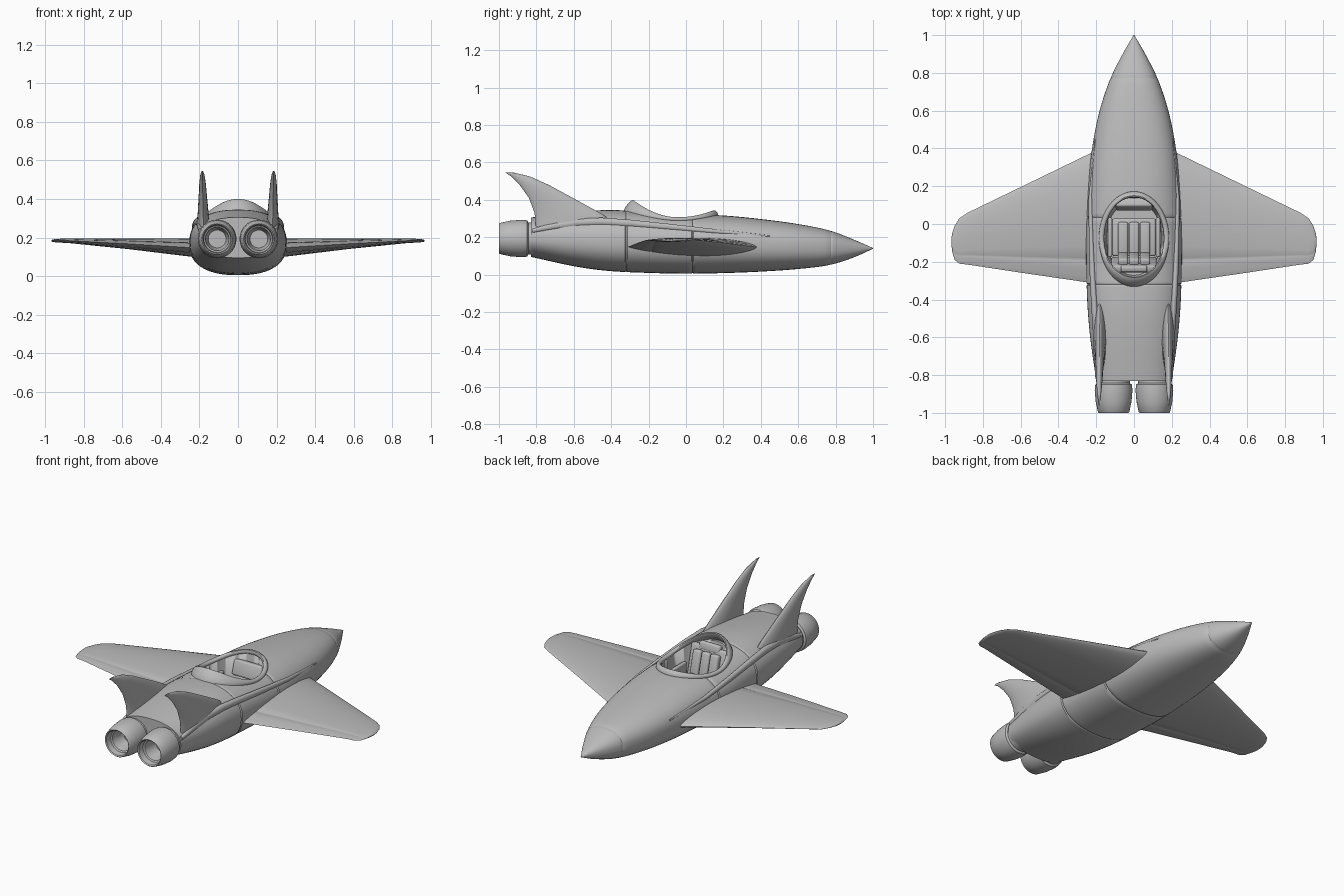
import bpy, bmesh
from math import sin, cos, pi
from mathutils import Vector, Matrix

cube = bpy.data.objects.get("Cube")
if cube:
    bpy.data.objects.remove(cube, do_unlink=True)

grey = bpy.data.materials.new("hull grey")
grey.use_nodes = True
grey.diffuse_color = (0.5, 0.5, 0.5, 1)
grey.node_tree.nodes["Principled BSDF"].inputs["Base Color"].default_value = (0.5, 0.5, 0.5, 1)


def finish(name, bm, angle=35):
    bmesh.ops.recalc_face_normals(bm, faces=bm.faces)
    mesh = bpy.data.meshes.new(name)
    bm.to_mesh(mesh)
    bm.free()
    mesh.materials.append(grey)
    obj = bpy.data.objects.new(name, mesh)
    bpy.context.collection.objects.link(obj)
    bpy.ops.object.select_all(action="DESELECT")
    obj.select_set(True)
    bpy.context.view_layer.objects.active = obj
    bpy.ops.object.shade_smooth_by_angle(angle=angle * pi / 180)
    return obj


def loft(name, rings, closed=False, angle=35):
    """Skin a row of equal-sized rings, capped unless closed on itself."""
    bm = bmesh.new()
    rows = [[bm.verts.new(p) for p in ring] for ring in rings]
    n = len(rows[0])
    pairs = list(zip(rows, rows[1:])) + ([(rows[-1], rows[0])] if closed else [])
    for a, b in pairs:
        for i in range(n):
            j = (i + 1) % n
            bm.faces.new((a[i], a[j], b[j], b[i]))
    if not closed:
        bm.faces.new(rows[0])
        bm.faces.new(rows[-1])
    return finish(name, bm, angle)


def soft_box(name, loc, size, tilt=0, bevel=0.012):
    bm = bmesh.new()
    mat = Matrix.Translation(loc) @ Matrix.Rotation(tilt, 4, "X") @ Matrix.Diagonal((*size, 1))
    bmesh.ops.create_cube(bm, size=1, matrix=mat)
    bmesh.ops.bevel(bm, geom=bm.edges[:], offset=bevel, segments=3, profile=0.5, affect="EDGES")
    return finish(name, bm)


# Fuselage stations: y, half width, belly z, deck z
STATIONS = [(-0.83, 0.2, 0.095, 0.305), (-0.6, 0.232, 0.045, 0.333), (-0.42, 0.247, 0.02, 0.345),
            (-0.2, 0.253, 0.009, 0.336), (0, 0.253, 0.005, 0.323), (0.2, 0.243, 0.008, 0.316),
            (0.4, 0.222, 0.016, 0.297), (0.6, 0.182, 0.03, 0.27), (0.77, 0.125, 0.052, 0.235),
            (0.9, 0.06, 0.093, 0.186), (1.0, 0.002, 0.138, 0.142)]


def slope(i):
    a, b = STATIONS[max(i - 1, 0)], STATIONS[min(i + 1, len(STATIONS) - 1)]
    return [(q - p) / (b[0] - a[0]) for p, q in zip(a, b)]


def body(y):
    """Smoothly interpolated half width, belly and deck at y."""
    i = max(k for k in range(len(STATIONS) - 1) if k == 0 or STATIONS[k][0] <= y)
    a, b = STATIONS[i], STATIONS[i + 1]
    h = b[0] - a[0]
    t = (y - a[0]) / h
    m, n = slope(i), slope(i + 1)
    return [(2*t**3 - 3*t*t + 1) * a[k] + (t**3 - 2*t*t + t) * h * m[k]
            + (3*t*t - 2*t**3) * b[k] + (t**3 - t*t) * h * n[k] for k in (1, 2, 3)]


POWER = 2.35


def side_x(y, z):
    w, low, top = body(y)
    return w * max(0, 1 - abs((2*z - low - top) / (top - low)) ** POWER) ** (1 / POWER)


def deck_z(x, y):
    w, low, top = body(y)
    return (low + top) / 2 + (top - low) / 2 * max(0, 1 - abs(x / w) ** POWER) ** (1 / POWER)


def body_ring(y, shrink=1, n=56):
    w, low, top = body(y)
    ring = []
    for i in range(n):
        c, s = cos(2*pi*i/n), sin(2*pi*i/n)
        px = abs(c) ** (2 / POWER) * (1 if c > 0 else -1)
        pz = abs(s) ** (2 / POWER) * (1 if s > 0 else -1)
        ring.append((w * shrink * px, y, (low + top) / 2 + (top - low) / 2 * shrink * pz))
    return ring


# Fuselage with narrow grooves at the panel joints
SEAMS = (-0.32, 0.035, 0.775)
ys = [(-0.83 + 1.83 * i / 70, 1) for i in range(71)]
ys = [p for p in ys if all(abs(p[0] - s) > 0.012 for s in SEAMS)]
for s in SEAMS:
    ys += [(s - 0.006, 1), (s, 0.98), (s + 0.006, 1)]
fuselage = loft("fuselage", [body_ring(y, k) for y, k in sorted(ys)])

# Cockpit opening
CY, RX, RY = -0.075, 0.172, 0.232
oval = lambda z, k: [(RX*k*cos(2*pi*i/48), CY + RY*k*sin(2*pi*i/48), z) for i in range(48)]
cutter = loft("cockpit_cutter", [oval(0.13, 0.85), oval(0.45, 1.03)])
cutter.hide_render = True
cut = fuselage.modifiers.new("cockpit", "BOOLEAN")
cut.operation, cut.object, cut.solver = "DIFFERENCE", cutter, "EXACT"
bpy.context.view_layer.objects.active = fuselage
bpy.ops.object.modifier_apply(modifier=cut.name)
bpy.data.objects.remove(cutter, do_unlink=True)

# Cockpit rim, raised into a hood behind the seat and a lip ahead of it
rings = []
for i in range(64):
    a = 2 * pi * i / 64
    x, y = RX * cos(a), CY + RY * sin(a)
    lift = 0.046 * max(0, -sin(a)) ** 1.6 + 0.014 * max(0, sin(a)) ** 3
    z, out = deck_z(x, y) + lift / 2, Vector((cos(a), sin(a), 0))
    rings.append([Vector((x, y, z)) + out * (0.014 * cos(b) - lift * 0.5 * sin(b))
                  + Vector((0, 0, (0.012 + lift / 2) * sin(b)))
                  for b in (2 * pi * k / 12 for k in range(12))])
loft("cockpit_rim", rings, closed=True)

# Seat, side consoles and dashboard
soft_box("seat_base", (0, -0.07, 0.145), (0.23, 0.2, 0.05))
soft_box("seat_shell", (0, -0.215, 0.235), (0.24, 0.04, 0.2), 0.25)
for i in (-1, 0, 1):
    soft_box("seat_cushion", (i * 0.058, -0.075, 0.175), (0.055, 0.17, 0.03))
    soft_box("seat_back_pad", (i * 0.058, -0.185, 0.24), (0.055, 0.04, 0.15), 0.25)
soft_box("headrest", (0, -0.235, 0.33), (0.14, 0.035, 0.05), 0.25)
for s in (-1, 1):
    soft_box("armrest", (s * 0.127, -0.07, 0.2), (0.024, 0.21, 0.07), 0, 0.008)
soft_box("dashboard", (0, 0.105, 0.24), (0.19, 0.05, 0.09), -0.3)

# Wings: x, leading y, trailing y, mid z, thickness
WING = [(0.15, 0.42, -0.325, 0.142, 0.11), (0.24, 0.37, -0.31, 0.148, 0.095),
        (0.57, 0.21, -0.262, 0.168, 0.055), (0.88, 0.06, -0.215, 0.184, 0.024),
        (0.925, 0.03, -0.21, 0.184, 0.02), (0.95, -0.01, -0.19, 0.184, 0.016),
        (0.963, -0.05, -0.145, 0.184, 0.012), (0.967, -0.08, -0.1, 0.184, 0.006)]
HINGE = 0.82


def wing_ring(s, x, lead, trail, z, thick):
    us = [(1 - cos(pi * i / 14)) / 2 for i in range(15)]
    us = sorted([u for u in us if abs(u - HINGE) > 0.02] + [HINGE - 0.01, HINGE, HINGE + 0.01])
    half = lambda u: thick / 2 * max(0, sin(pi * u ** 0.8)) ** 0.75 * (0.88 if u == HINGE else 1)
    upper = [(u, half(u)) for u in us]
    lower = [(u, -half(u)) for u in us[-2:0:-1]]
    return [(s * x, lead + (trail - lead) * u, z + h) for u, h in upper + lower]


# Tail fins: z, leading y, trailing y, half thickness
FIN = [(0.2, -0.38, -0.8, 0.034), (0.29, -0.4, -0.805, 0.033), (0.33, -0.46, -0.81, 0.028),
       (0.41, -0.605, -0.84, 0.022), (0.48, -0.735, -0.89, 0.017),
       (0.525, -0.835, -0.935, 0.011), (0.545, -0.92, -0.965, 0.004)]

# Nozzle profile: y, radius, from the root round the lip to the inner bore
NOZZLE = [(-0.79, 0.086), (-0.843, 0.086), (-0.85, 0.097), (-0.88, 0.1), (-0.94, 0.095), (-0.995, 0.083),
          (-1.0, 0.079), (-0.995, 0.073), (-0.96, 0.069), (-0.955, 0.061), (-0.87, 0.046)]

# Side strake path: y, z, size
STRAKE = [(-0.82, 0.235, 0.012), (-0.7, 0.26, 0.019), (-0.58, 0.278, 0.022), (-0.45, 0.283, 0.022),
          (-0.3, 0.274, 0.02), (-0.1, 0.256, 0.017), (0.15, 0.232, 0.012), (0.45, 0.206, 0.004)]

for side, s in (("left", 1), ("right", -1)):
    loft(side + "_wing", [wing_ring(s, *row) for row in WING], angle=50)

    fin = []
    for z, lead, trail, t in FIN:
        mid, half = (lead + trail) / 2, (lead - trail) / 2
        x = 0.18 + 0.02 * (z - 0.3)
        fin.append([(s * (x + t * sin(a) * abs(sin(a)) ** 0.3), mid + half * cos(a), z)
                    for a in (2 * pi * i / 24 for i in range(24))])
    loft(side + "_tail_fin", fin, angle=50)

    loft(side + "_engine_nozzle", [[(s * 0.108 + r * cos(a), y, 0.193 + r * sin(a))
         for a in (2 * pi * i / 40 for i in range(40))] for y, r in NOZZLE])

    loft(side + "_strake", [[(s * (side_x(y, z) + 0.8 * r * cos(a)), y, z + r * sin(a))
         for a in (2 * pi * i / 14 for i in range(14))] for y, z, r in STRAKE], angle=50)
